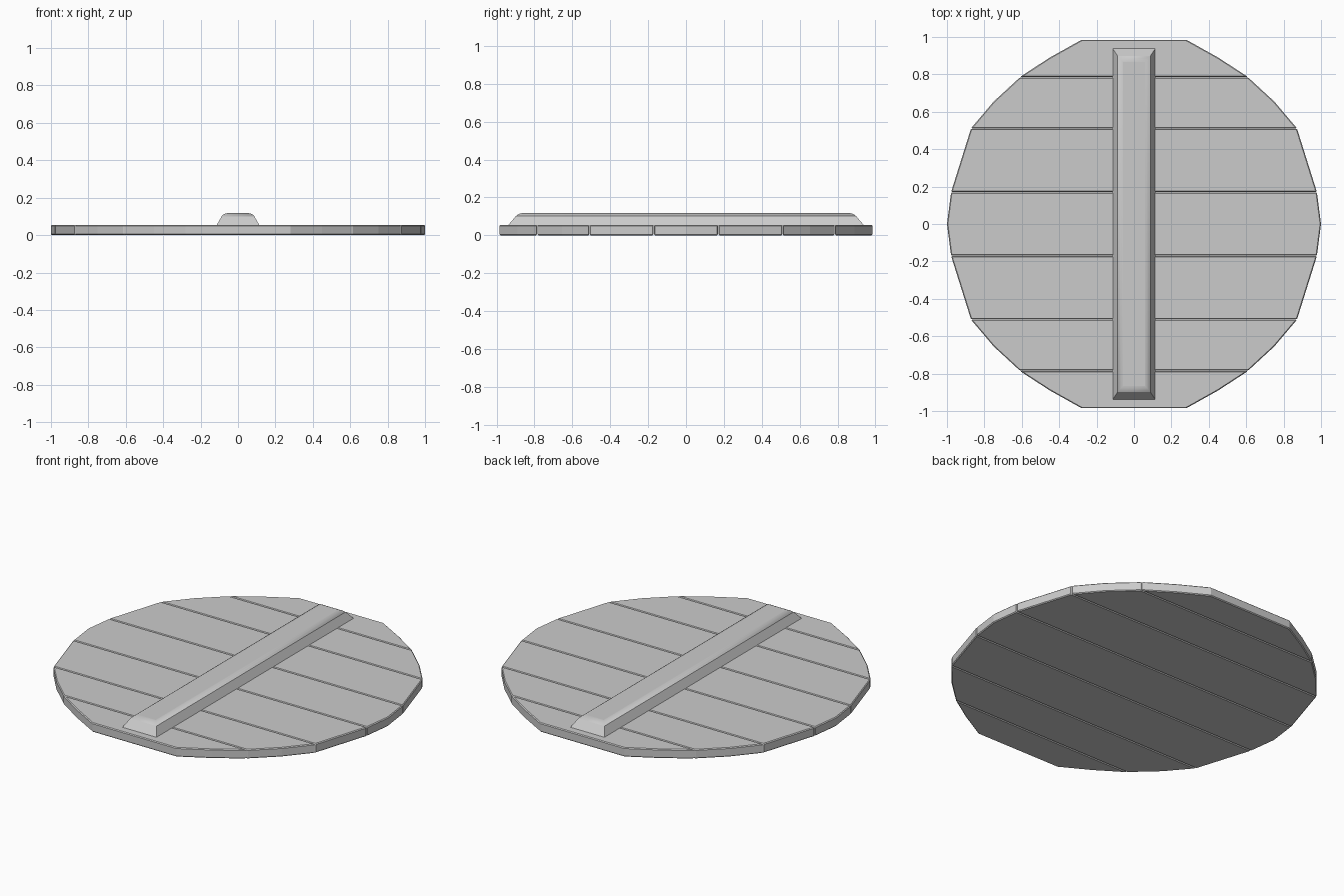
import bpy, bmesh, math

if "Cube" in bpy.data.objects:
    bpy.data.objects.remove(bpy.data.objects["Cube"])

THICK = 0.055


def finish(name, bm, width, segments):
    bmesh.ops.recalc_face_normals(bm, faces=bm.faces)
    mesh = bpy.data.meshes.new(name)
    bm.to_mesh(mesh)
    bm.free()
    obj = bpy.data.objects.new(name, mesh)
    bpy.context.collection.objects.link(obj)
    bev = obj.modifiers.new("soft_edges", 'BEVEL')
    bev.width, bev.segments = width, segments
    bev.limit_method, bev.angle_limit = 'ANGLE', math.radians(35)
    return obj


def plank(name, right_side, flip=1):
    """Board whose right-hand edge points are mirrored to the left."""
    pts = right_side + [(-x, y) for x, y in reversed(right_side)]
    bm = bmesh.new()
    face = bm.faces.new([bm.verts.new((x, y * flip, 0)) for x, y in pts])
    ext = bmesh.ops.extrude_face_region(bm, geom=[face])
    verts = [v for v in ext["geom"] if isinstance(v, bmesh.types.BMVert)]
    bmesh.ops.translate(bm, verts=verts, vec=(0, 0, THICK))
    finish(name, bm, 0.005, 1)


# Boards: the middle one, then mirrored pairs towards the rim
G = 0.001
plank("middle_plank", [(0.978, -0.17 + G), (1.0, 0), (0.978, 0.17 - G)])
for side, flip in (("back", 1), ("front", -1)):
    plank(f"{side}_inner_plank", [(0.978, 0.17 + G), (0.872, 0.51 - G)], flip)
    plank(f"{side}_outer_plank", [(0.872, 0.51 + G), (0.75, 0.655), (0.61, 0.785 - G)], flip)
    plank(f"{side}_rim_plank", [(0.61, 0.785 + G), (0.45, 0.89), (0.28, 0.985)], flip)

# Cross batten: tapered bar with rounded upper edges
bm = bmesh.new()
bmesh.ops.create_cube(bm, size=2)
for v in bm.verts:
    top = v.co.z > 0
    v.co.x *= 0.078 if top else 0.115
    v.co.y *= 0.885 if top else 0.94
    v.co.z = 0.117 if top else 0.052
batten = finish("cross_batten", bm, 0.02, 3)
batten.modifiers["soft_edges"].limit_method = 'WEIGHT'
weights = batten.data.attributes.new("bevel_weight_edge", 'FLOAT', 'EDGE')
for e in batten.data.edges:
    if all(batten.data.vertices[i].co.z > 0.1 for i in e.vertices):
        weights.data[e.index].value = 1.0
bpy.context.view_layer.objects.active = batten
batten.select_set(True)
bpy.ops.object.shade_smooth_by_angle(angle=math.radians(35))
